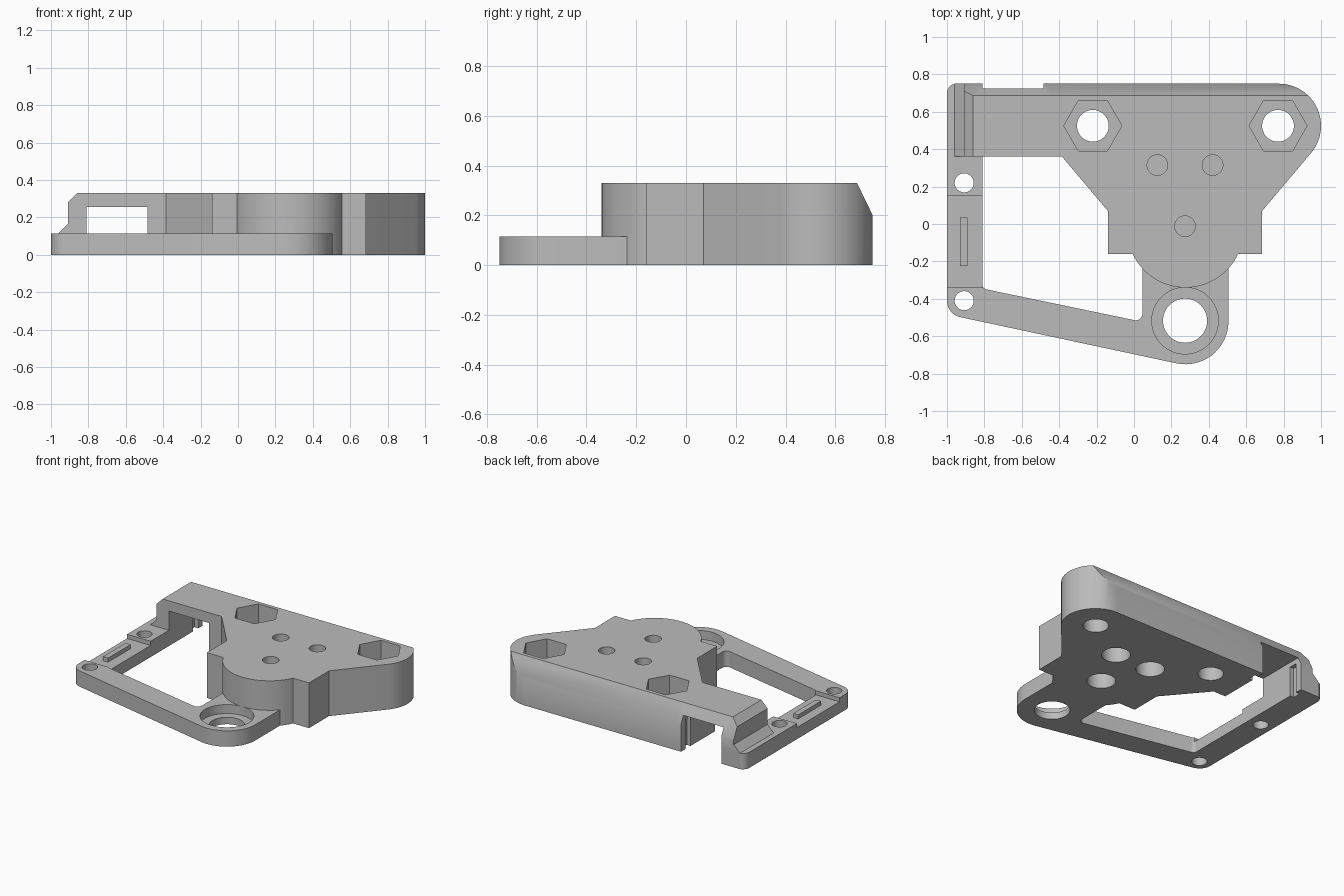
import bpy, bmesh
from math import cos, sin, radians
from mathutils import Matrix

cube = bpy.data.objects.get("Cube")
if cube:
    bpy.data.objects.remove(cube, do_unlink=True)

TOP, LOW = 0.33, 0.115      # heights of the block and of the thin frame
SIDES = 48


def arc(cx, cy, r, start, end, n=16):
    steps = [radians(start + (end - start) * i / n) for i in range(n + 1)]
    return [(cx + r * cos(a), cy + r * sin(a)) for a in steps]


def new_object(name, bm):
    bmesh.ops.recalc_face_normals(bm, faces=bm.faces)
    mesh = bpy.data.meshes.new(name)
    bm.to_mesh(mesh)
    bm.free()
    obj = bpy.data.objects.new(name, mesh)
    bpy.context.collection.objects.link(obj)
    return obj


def prism(name, outline, lo, hi, axis="z"):
    """Extrude an outline along an axis: z (x,y), y (x,z) or x (y,z)."""
    place = {"z": lambda a, b: (a, b, lo),
             "y": lambda a, b: (a, lo, b),
             "x": lambda a, b: (lo, a, b)}[axis]
    bm = bmesh.new()
    face = bm.faces.new([bm.verts.new(place(a, b)) for a, b in outline])
    ext = bmesh.ops.extrude_face_region(bm, geom=[face])
    verts = [g for g in ext["geom"] if isinstance(g, bmesh.types.BMVert)]
    bmesh.ops.translate(bm, verts=verts, vec=[(hi - lo) * (axis == k) for k in "xyz"])
    return new_object(name, bm)


def box(name, x0, x1, y0, y1, z0, z1):
    return prism(name, [(x0, y0), (x1, y0), (x1, y1), (x0, y1)], z0, z1)


def cylinder(name, x, y, r, z0, z1, sides=SIDES):
    return prism(name, arc(x, y, r, 0, 360, sides)[:-1], z0, z1)


def combine(target, tool, operation):
    """Apply a boolean and discard the tool."""
    tool.hide_render = True
    mod = target.modifiers.new(operation, "BOOLEAN")
    mod.operation, mod.object, mod.solver = operation, tool, "EXACT"
    bpy.context.view_layer.update()
    graph = bpy.context.evaluated_depsgraph_get()
    mesh = bpy.data.meshes.new_from_object(target.evaluated_get(graph))
    target.modifiers.clear()
    target.data = mesh
    bpy.data.objects.remove(tool, do_unlink=True)


def cut(tool):
    combine(body, tool, "DIFFERENCE")


def join(tool):
    combine(body, tool, "UNION")


# Thick block that carries the screw holes
block = [(-0.47, 0.75), (-0.47, 0.36), (-0.385, 0.36), (-0.14, 0.07), (-0.14, -0.16)]
block += arc(0.275, -0.03, 0.31, 204.8, 335.2, 32)
block += [(0.685, -0.16), (0.685, 0.07)]
block += arc(0.775, 0.525, 0.225, -40.5, 90, 24)
body = prism("mounting_bracket", block, 0, TOP)

# Bridge over the side opening, with chamfered outer end
bridge = [(-0.45, TOP), (-0.86, TOP), (-0.91, 0.28), (-0.91, 0.165), (-0.96, LOW),
          (-0.96, 0), (-0.81, 0), (-0.81, 0.255), (-0.485, 0.255), (-0.485, 0), (-0.45, 0)]
join(prism("bridge", bridge, 0.36, 0.75, "y"))

# Thin frame: side bar, slanted arm and bearing ear
frame = [(-0.81, 0.75)]
frame += arc(-0.95, 0.70, 0.05, 90, 180, 8)
frame += arc(-0.91, -0.41, 0.09, 180, 258.7, 10)
frame += arc(0.275, -0.52, 0.23, 258.7, 360, 24)
frame += [(0.505, -0.1), (0.045, -0.1)]
frame += arc(0.01, -0.48, 0.035, 0, -101, 8)
frame += arc(-0.785, -0.325, 0.025, 258, 180, 6)
join(prism("frame", frame, 0, LOW))

# Sloped top edge along the back
cut(prism("back_slope", [(0.75, 0.2), (0.687, TOP), (0.687, 0.5), (0.9, 0.5), (0.9, 0.2)],
          -1.1, 1.1, "x"))

# Vertical slots inside the opening
cut(box("opening_slot", -0.84, -0.455, 0.64, 0.70, -0.1, 0.22))

# Hexagonal nut pockets with through holes
for x in (-0.22, 0.77):
    cut(cylinder("nut_pocket", x, 0.525, 0.155, 0.15, 0.5, 6))
    cut(cylinder("bolt_hole", x, 0.525, 0.085, -0.1, 0.5))

# Three stepped blind holes, wider underneath
for x, y in ((0.125, 0.315), (0.42, 0.315), (0.273, -0.012)):
    cut(cylinder("upper_hole", x, y, 0.055, 0.2, 0.5))
    cut(cylinder("lower_hole", x, y, 0.095, -0.1, 0.18))

# Bearing seat in the ear
cut(cylinder("bearing_seat", 0.273, -0.517, 0.178, 0.05, 0.2))
cut(cylinder("bearing_hole", 0.273, -0.517, 0.118, -0.1, 0.2))

# Side bar: screw holes, recess and locating rib
for y in (0.22, -0.41):
    cut(cylinder("bar_hole", -0.908, y, 0.051, -0.1, 0.2))
cut(box("bar_recess", -1.1, -0.79, -0.34, 0.15, 0.085, 0.2))
join(box("locating_rib", -0.93, -0.89, -0.225, 0.035, 0.07, LOW))

# Single grey finish
grey = bpy.data.materials.new("plain_grey")
grey.use_nodes = True
colour = (0.5, 0.5, 0.5, 1)
grey.diffuse_color = colour
grey.node_tree.nodes["Principled BSDF"].inputs["Base Color"].default_value = colour
body.data.materials.clear()
body.data.materials.append(grey)
for poly in body.data.polygons:
    poly.material_index = 0

bpy.ops.object.select_all(action="DESELECT")
body.select_set(True)
bpy.context.view_layer.objects.active = body
bpy.ops.object.shade_smooth_by_angle(angle=radians(30))
